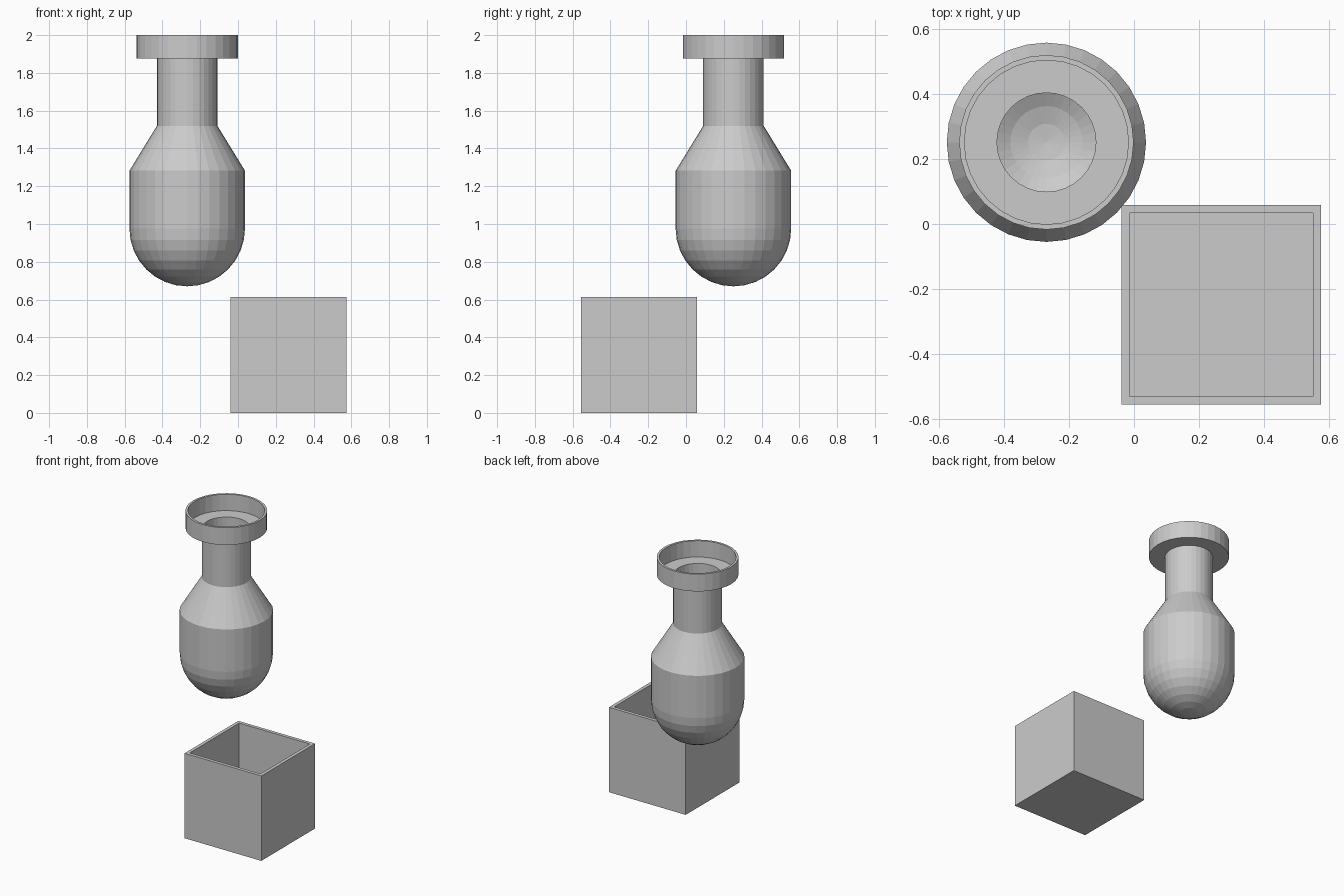
import bpy, bmesh, math
from mathutils import Matrix, Vector

if "Cube" in bpy.data.objects:
    bpy.data.objects.remove(bpy.data.objects["Cube"])

grey = bpy.data.materials.new("light grey")
grey.diffuse_color = (0.6, 0.6, 0.6, 1)
grey.use_nodes = True
grey.node_tree.nodes["Principled BSDF"].inputs["Base Color"].default_value = grey.diffuse_color


def finish(bm, name, location):
    bmesh.ops.remove_doubles(bm, verts=bm.verts, dist=1e-5)
    bmesh.ops.recalc_face_normals(bm, faces=bm.faces)
    mesh = bpy.data.meshes.new(name)
    bm.to_mesh(mesh)
    bm.free()
    mesh.materials.append(grey)
    obj = bpy.data.objects.new(name, mesh)
    obj.location = location
    bpy.context.collection.objects.link(obj)
    return obj


def bowl(radius, centre_z, steps=8):
    """Quarter circle from the bottom pole up to the equator."""
    return [(radius * math.sin(a), centre_z - radius * math.cos(a))
            for a in (math.pi / 2 * i / steps for i in range(steps + 1))]


def lathe(name, profile, location, sides=32):
    bm = bmesh.new()
    verts = [bm.verts.new((r, 0, z)) for r, z in profile]
    edges = [bm.edges.new(pair) for pair in zip(verts, verts[1:])]
    bmesh.ops.spin(bm, geom=verts + edges, cent=(0, 0, 0), axis=(0, 0, 1),
                   angle=2 * math.pi, steps=sides)
    return finish(bm, name, location)


# Hollow vessel: round bottom, straight body, shoulder, neck and collar
outside = bowl(0.306, 0.976) + [(0.306, 1.282), (0.16, 1.52),
                                (0.16, 1.875), (0.268, 1.875), (0.268, 2.0)]
inside = bowl(0.29, 0.976) + [(0.29, 1.279), (0.152, 1.517),
                              (0.152, 1.882), (0.252, 1.882), (0.252, 2.0)]
lathe("round_bottom_vessel", outside + inside[::-1], (-0.269, 0.251, 0))

# Open box: cube with its top inset and pushed down
size, wall = 0.614, 0.035
bm = bmesh.new()
bmesh.ops.create_cube(bm, size=size, matrix=Matrix.Translation((0, 0, size / 2)))
top = max(bm.faces, key=lambda f: f.calc_center_median().z)
bmesh.ops.inset_individual(bm, faces=[top], thickness=wall)
well = bmesh.ops.extrude_discrete_faces(bm, faces=[top])["faces"][0]
bmesh.ops.translate(bm, verts=well.verts, vec=Vector((0, 0, wall - size)))
finish(bm, "open_box", (0.268, -0.248, 0))
